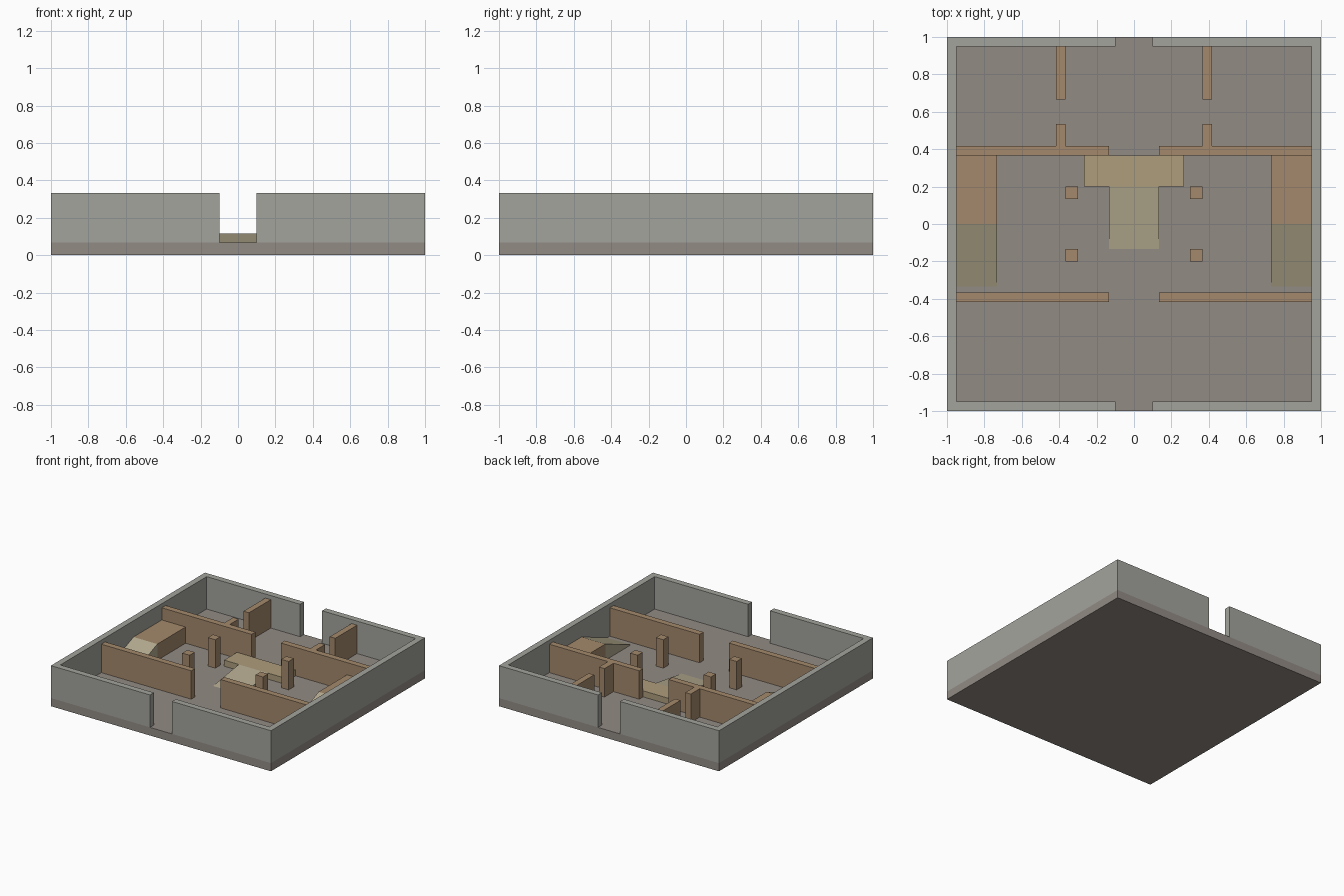
import bpy, bmesh

if "Cube" in bpy.data.objects:
    bpy.data.objects.remove(bpy.data.objects["Cube"])

U = 1 / 15            # layout module
FLOOR = U             # top of the floor slab
OUTER_TOP = 5 * U
INNER_TOP = 4.5 * U


def material(name, rgb):
    m = bpy.data.materials.new(name)
    m.diffuse_color = (*rgb, 1)
    m.use_nodes = True
    m.node_tree.nodes["Principled BSDF"].inputs["Base Color"].default_value = m.diffuse_color
    return m


GREY = material("outer_wall_grey", (0.37, 0.37, 0.34))
STONE = material("floor_stone", (0.29, 0.26, 0.235))
BROWN = material("inner_brown", (0.37, 0.25, 0.15))
TAN = material("platform_tan", (0.42, 0.34, 0.20))
SAND = material("ramp_sand", (0.45, 0.40, 0.27))


def prism(name, profile, axis, lo, hi, mat):
    """Extrude a closed outline along x (points are y,z) or z (points are x,y)."""
    bm = bmesh.new()
    place = (lambda p: (lo, *p)) if axis == "x" else (lambda p: (*p, lo))
    face = bm.faces.new([bm.verts.new(place(p)) for p in profile])
    ext = bmesh.ops.extrude_face_region(bm, geom=[face])
    shift = (hi - lo, 0, 0) if axis == "x" else (0, 0, hi - lo)
    verts = [g for g in ext["geom"] if isinstance(g, bmesh.types.BMVert)]
    bmesh.ops.translate(bm, verts=verts, vec=shift)
    bmesh.ops.recalc_face_normals(bm, faces=bm.faces)
    mesh = bpy.data.meshes.new(name)
    bm.to_mesh(mesh)
    bm.free()
    mesh.materials.append(mat)
    ob = bpy.data.objects.new(name, mesh)
    bpy.context.collection.objects.link(ob)
    return ob


def box(name, x, y, z, mat):
    return prism(name, [(x[0], y[0]), (x[1], y[0]), (x[1], y[1]), (x[0], y[1])],
                 "z", z[0], z[1], mat)


def ramp(name, x, y_low, y_high, top):
    return prism(name, [(y_low, FLOOR), (y_high, FLOOR), (y_high, top)],
                 "x", x[0], x[1], SAND)


def mirror_x(ob):
    ob.modifiers.new("mirror", "MIRROR").use_clip = False


# Floor slab
box("floor", (-1, 1), (-1, 1), (0, FLOOR), STONE)

# Outer walls: one C-shaped half, mirrored, leaving front and back doorways
half = [(0.1, -1), (1, -1), (1, 1), (0.1, 1),
        (0.1, 0.95), (0.95, 0.95), (0.95, -0.95), (0.1, -0.95)]
mirror_x(prism("outer_walls", half, "z", FLOOR, OUTER_TOP, GREY))

# Inner cross walls with a central opening
for label, y in (("front", (-0.417, -0.367)), ("back", (0.367, 0.417))):
    mirror_x(box(label + "_cross_walls", (2 * U, 0.95), y, (FLOOR, INNER_TOP), BROWN))

# Back room partitions with door gaps
for label, y in (("inner", (0.417, 8 * U)), ("outer", (10 * U, 0.95))):
    mirror_x(box(label + "_partitions", (0.367, 0.417), y, (FLOOR, INNER_TOP), BROWN))

# Four pillars
for label, y in (("front", (-3 * U, -2 * U)), ("back", (2 * U, 3 * U))):
    mirror_x(box(label + "_pillars", (0.3, 0.367), y, (FLOOR, INNER_TOP), BROWN))

# Central dais and its ramp
DAIS_TOP = FLOOR + 0.05
box("central_dais", (-4 * U, 4 * U), (3 * U, 0.367), (FLOOR, DAIS_TOP), TAN)
ramp("central_ramp", (-2 * U, 2 * U), -2 * U, 3 * U, DAIS_TOP)

# Raised side platforms and their ramps
mirror_x(box("side_platforms", (11 * U, 0.95), (0, 0.367), (FLOOR, 3 * U), BROWN))
mirror_x(ramp("side_ramps", (11 * U, 0.95), -5 * U, 0, 3 * U))
